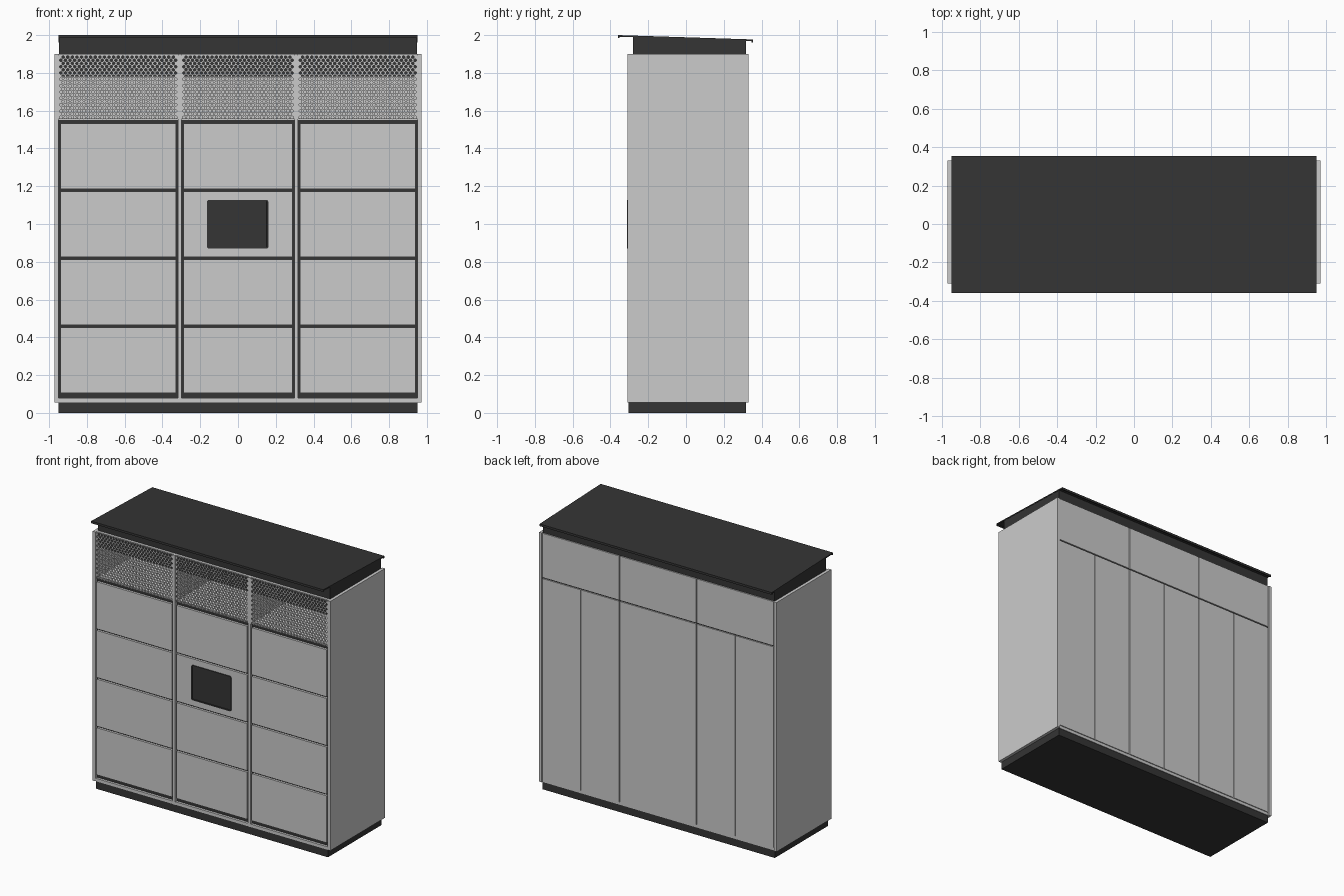
import bpy, bmesh, math

if "Cube" in bpy.data.objects:
    bpy.data.objects.remove(bpy.data.objects["Cube"])

dark = bpy.data.materials.new("dark_grey")
dark.diffuse_color = (0.035, 0.035, 0.035, 1)
dark.use_nodes = True
dark.node_tree.nodes["Principled BSDF"].inputs["Base Color"].default_value = dark.diffuse_color


def finish(name, bm, mat=None):
    bmesh.ops.recalc_face_normals(bm, faces=bm.faces)
    me = bpy.data.meshes.new(name)
    bm.to_mesh(me)
    bm.free()
    ob = bpy.data.objects.new(name, me)
    bpy.context.collection.objects.link(ob)
    if mat:
        me.materials.append(mat)
    return ob


def box(name, x, y, z, mat=None):
    bm = bmesh.new()
    bmesh.ops.create_cube(bm, size=1)
    for v in bm.verts:
        for i, (a, b) in enumerate((x, y, z)):
            v.co[i] = (a + b) / 2 + v.co[i] * (b - a)
    return finish(name, bm, mat)


def perforated(name, x0, x1, z0, z1, y, cols=26, rows=20, r=0.0074):
    # staggered rows of octagonal holes, each in a rectangular cell
    bm = bmesh.new()
    p, h = (x1 - x0) / cols, (z1 - z0) / rows
    ring = [(1, 0), (1, 1), (0, 1), (-1, 1), (-1, 0), (-1, -1), (0, -1), (1, -1)]
    for j in range(rows):
        zc = z0 + (j + 0.5) * h
        odd = j % 2
        for i in range(cols - odd):
            xc = x0 + (i + 0.5 + odd / 2) * p
            out = [bm.verts.new((xc + a * p / 2, y, zc + b * h / 2)) for a, b in ring]
            inn = [bm.verts.new((xc + r * math.cos(k * math.pi / 4), y,
                                 zc + r * math.sin(k * math.pi / 4))) for k in range(8)]
            for k in range(8):
                n = (k + 1) % 8
                bm.faces.new((out[k], out[n], inn[n], inn[k]))
        if odd:  # solid half cells at the row ends
            for a, b in ((x0, x0 + p / 2), (x1 - p / 2, x1)):
                bm.faces.new([bm.verts.new((u, y, zc + w * h / 2))
                              for u, w in ((a, -1), (b, -1), (b, 1), (a, 1))])
    bmesh.ops.remove_doubles(bm, verts=bm.verts, dist=0.0002)
    ob = finish(name, bm)
    m = ob.modifiers.new("thickness", "SOLIDIFY")
    m.thickness = 0.003
    m.offset = 0
    return ob


# plinth, base and dark inner carcass seen through the gaps
box("plinth", (-0.95, 0.95), (-0.305, 0.318), (0, 0.056), dark)
box("base_rail", (-0.95, 0.95), (-0.308, 0.322), (0.056, 0.078))
box("inner_carcass", (-0.95, 0.95), (-0.29, 0.315), (0.078, 1.55), dark)
box("vent_floor", (-0.95, 0.95), (-0.29, 0.315), (1.55, 1.556))
box("vent_rear_lining", (-0.95, 0.95), (0.30, 0.315), (1.556, 1.78))

# side panels and front uprights
for s, tag in ((-1, "left"), (1, "right")):
    box("side_panel_" + tag, sorted((s * 0.95, s * 0.972)), (-0.31, 0.33), (0.056, 1.9))
    box("front_upright_" + tag, sorted((s * 0.298, s * 0.318)), (-0.31, -0.285), (0.056, 1.9))
    box("vent_divider_" + tag, sorted((s * 0.304, s * 0.312)), (-0.28, 0.30), (1.556, 1.78))
box("head_rail", (-0.95, 0.95), (-0.30, -0.28), (1.892, 1.9))

# compartment doors and perforated vent panels per bay
bays = [(-0.95, -0.318), (-0.298, 0.298), (0.318, 0.95)]
for i, (a, b) in enumerate(bays):
    for j in range(4):
        z = 0.105 + 0.36 * j
        box(f"door_{i}_{j}", (a + 0.009, b - 0.009), (-0.307, -0.289), (z, z + 0.348))
    perforated(f"vent_panel_{i}", a, b, 1.556, 1.892, -0.304)

# rear service panels: upper covers and double doors
for i, (a, b) in enumerate([(-0.946, -0.318), (-0.312, 0.312), (0.318, 0.946)]):
    box(f"rear_upper_panel_{i}", (a, b), (0.314, 0.327), (1.571, 1.898))
    m, g = (a + b) / 2, (0.0025 if i == 0 else 0.001)
    box(f"rear_door_{i}_a", (a, m - g), (0.314, 0.327), (0.079, 1.563))
    box(f"rear_door_{i}_b", (m + g, b), (0.314, 0.327), (0.079, 1.563))
box("rear_seam_backing", (-0.95, 0.95), (0.312, 0.318), (1.55, 1.9), dark)

# control screen with rounded corners and recessed glass
bm = bmesh.new()
x0, x1, z0, z1, r = -0.165, 0.161, 0.869, 1.128, 0.012
pts = []
for cx, cz, a0 in ((x1 - r, z1 - r, 0), (x0 + r, z1 - r, 90), (x0 + r, z0 + r, 180), (x1 - r, z0 + r, 270)):
    for k in range(5):
        a = math.radians(a0 + 22.5 * k)
        pts.append((cx + r * math.cos(a), -0.305, cz + r * math.sin(a)))
face = bm.faces.new([bm.verts.new(q) for q in pts])
front = bmesh.ops.extrude_face_region(bm, geom=[face])["geom"]
bmesh.ops.translate(bm, verts=[g for g in front if isinstance(g, bmesh.types.BMVert)], vec=(0, -0.008, 0))
cap = next(g for g in front if isinstance(g, bmesh.types.BMFace))
bmesh.ops.recalc_face_normals(bm, faces=bm.faces)
bmesh.ops.inset_region(bm, faces=[cap], thickness=0.008)
bmesh.ops.inset_region(bm, faces=[cap], thickness=0.001, depth=-0.004)
finish("control_screen", bm, dark)

# roof neck with sloping top, hidden lower part sits behind the vents
def extrude_x(name, prof, half, mat):
    bm = bmesh.new()
    f = bm.faces.new([bm.verts.new((-half, y, z)) for y, z in prof])
    g = bmesh.ops.extrude_face_region(bm, geom=[f])["geom"]
    bmesh.ops.translate(bm, verts=[v for v in g if isinstance(v, bmesh.types.BMVert)], vec=(2 * half, 0, 0))
    return finish(name, bm, mat)


extrude_x("roof_neck", [(-0.28, 1.78), (0.312, 1.78), (0.312, 1.9), (0.318, 1.9),
                        (0.318, 1.970), (-0.28, 1.989)], 0.948, dark)
# sloping roof sheet with folded lips
extrude_x("roof_sheet", [(-0.36, 2.0), (0.355, 1.977), (0.355, 1.961), (0.347, 1.961),
                         (0.347, 1.969), (-0.352, 1.991), (-0.352, 1.984), (-0.36, 1.984)], 0.95, dark)
